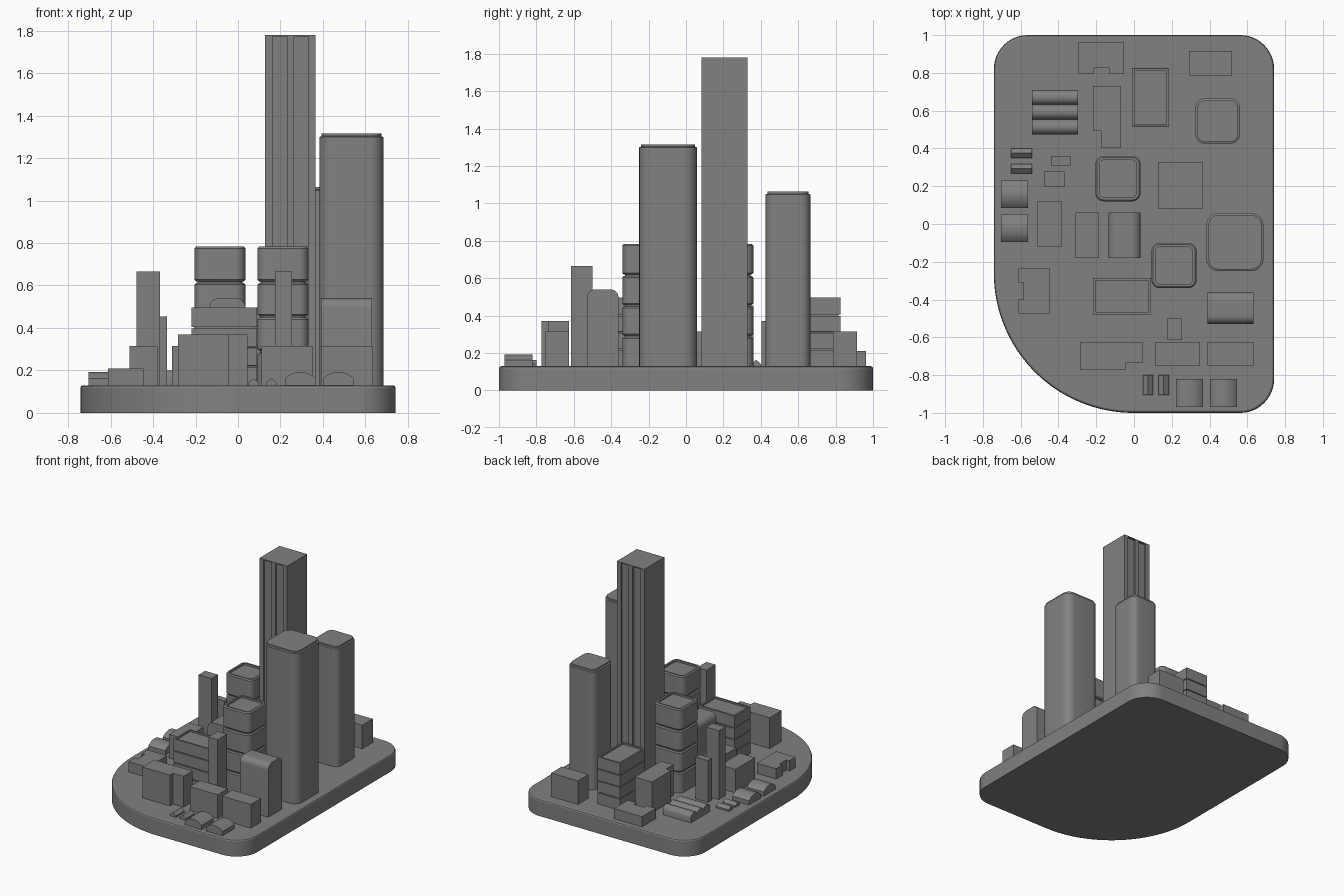
import bpy, bmesh, math
from mathutils import Vector

if "Cube" in bpy.data.objects:
    bpy.data.objects.remove(bpy.data.objects["Cube"])

GROUND = 0.13
SINK = 0.12      # buildings start slightly inside the slab

grey = bpy.data.materials.new("grey")
grey.diffuse_color = (0.22, 0.22, 0.22, 1)
grey.use_nodes = True
grey.node_tree.nodes["Principled BSDF"].inputs["Base Color"].default_value = grey.diffuse_color


def finish(name, bm):
    bmesh.ops.recalc_face_normals(bm, faces=bm.faces)
    me = bpy.data.meshes.new(name)
    bm.to_mesh(me)
    bm.free()
    ob = bpy.data.objects.new(name, me)
    me.materials.append(grey)
    bpy.context.collection.objects.link(ob)
    bpy.ops.object.select_all(action='DESELECT')
    ob.select_set(True)
    bpy.context.view_layer.objects.active = ob
    bpy.ops.object.shade_smooth_by_angle(angle=math.radians(25))
    return ob


def loft(name, rings):
    """Closed skin through 3D rings of equal length, capped at both ends."""
    bm = bmesh.new()
    loops = [[bm.verts.new(p) for p in r] for r in rings]
    for a, b in zip(loops, loops[1:]):
        n = len(a)
        for i in range(n):
            bm.faces.new((a[i], a[(i + 1) % n], b[(i + 1) % n], b[i]))
    bm.faces.new(loops[0][::-1])
    bm.faces.new(loops[-1])
    return finish(name, bm)


def at(pts, z):
    return [Vector((x, y, z)) for x, y in pts]


def block(name, pts, top):
    return loft(name, [at(pts, SINK), at(pts, top)])


def rect(x0, x1, y0, y1, d=0.0):
    return [(x0 + d, y0 + d), (x1 - d, y0 + d), (x1 - d, y1 - d), (x0 + d, y1 - d)]


def rounded(x0, x1, y0, y1, radii, d=0.0, seg=8):
    """Rounded rectangle inset by d; radii in order SW, SE, NE, NW."""
    pts = []
    corners = [(x0, y0, 1, 1, 180), (x1, y0, -1, 1, 270), (x1, y1, -1, -1, 0), (x0, y1, 1, -1, 90)]
    for (cx, cy, sx, sy, a0), r in zip(corners, radii):
        n = seg * 4 if r > 0.5 else seg
        for i in range(n + 1):
            a = math.radians(a0 + 90 * i / n)
            pts.append((cx + sx * r + (r - d) * math.cos(a), cy + sy * r + (r - d) * math.sin(a)))
    return pts


def extrude_profile(name, prof, axis, a, b):
    """Profile of (across, z) points swept along the x or y axis from a to b."""
    if axis == 'x':
        return loft(name, [[Vector((t, u, z)) for u, z in prof] for t in (a, b)])
    return loft(name, [[Vector((u, t, z)) for u, z in prof] for t in (a, b)])


def vault(u0, u1, wall, top, n=10):
    """Wall points with a circular-arc roof, from u1 to u0."""
    c, w, h = (u0 + u1) / 2, (u1 - u0) / 2, top - wall
    r = (w * w + h * h) / (2 * h)
    t = math.asin(w / r)
    return [(c + r * math.sin(t - 2 * t * i / n), top - r + r * math.cos(t - 2 * t * i / n)) for i in range(n + 1)]


def shoulder(u0, u1, top, r, n=8):
    """Profile with both top corners rounded."""
    pts = [(u0, SINK), (u1, SINK)]
    for c, a0 in ((u1 - r, 0), (u0 + r, 90)):
        for i in range(n + 1):
            a = math.radians(a0 + 90 * i / n)
            pts.append((c + r * math.cos(a), top - r + r * math.sin(a)))
    return pts


# Base slab with one wide curved corner and softened top edge
base = lambda d: rounded(-0.742, 0.742, -1, 1, (0.74, 0.18, 0.18, 0.18), d, 12)
loft("base_slab", [at(base(0), 0), at(base(0), 0.118), at(base(0.004), 0.126), at(base(0.012), GROUND)])

# Plain box buildings: x0, x1, y0, y1, top
for i, (x0, x1, y0, y1, z) in enumerate([
        (0.29, 0.52, 0.785, 0.915, 0.314), (-0.51, -0.38, -0.12, 0.12, 0.314),
        (-0.31, -0.185, -0.18, 0.06, 0.314), (0.11, 0.35, -0.75, -0.625, 0.314),
        (0.39, 0.635, -0.75, -0.625, 0.314), (-0.44, -0.335, 0.31, 0.36, 0.455),
        (-0.477, -0.367, 0.197, 0.277, 0.665), (0.175, 0.255, -0.615, -0.50, 0.665)]):
    block(f"box_building_{i + 1}", rect(x0, x1, y0, y1), z)

# Notched low buildings
block("u_building_north", [(-0.295, 0.793), (-0.215, 0.793), (-0.215, 0.825), (-0.13, 0.825),
                           (-0.13, 0.793), (-0.055, 0.793), (-0.055, 0.963), (-0.295, 0.963)], 0.21)
block("u_building_west", [(-0.612, -0.475), (-0.445, -0.475), (-0.445, -0.235), (-0.612, -0.235),
                          (-0.612, -0.31), (-0.585, -0.31), (-0.585, -0.40), (-0.612, -0.40)], 0.21)
block("l_building_north", [(-0.175, 0.403), (-0.07, 0.403), (-0.07, 0.73), (-0.218, 0.73),
                           (-0.218, 0.495), (-0.175, 0.495)], 0.37)
block("l_building_south", [(-0.283, -0.773), (-0.045, -0.773), (-0.045, -0.735), (0.045, -0.735),
                           (0.045, -0.625), (-0.283, -0.625)], 0.37)


def storeys(name, outline, top, floors, groove, gap, soft, rim, sink):
    """Stack of floors separated by grooves, with a recessed roof."""
    rings = [at(outline(0), SINK)]
    h = (top - GROUND) / floors
    for k in range(1, floors):
        z = GROUND + k * h
        rings += [at(outline(0), z - gap - soft), at(outline(soft), z - gap),
                  at(outline(groove), z - gap), at(outline(groove), z),
                  at(outline(soft), z), at(outline(0), z + soft)]
    rings += [at(outline(0), top - soft), at(outline(soft), top),
              at(outline(rim), top), at(outline(rim), top - sink)]
    loft(name, rings)


# Office blocks with floor grooves
for i, b in enumerate([(-0.01, 0.185, 0.517, 0.825), (-0.218, 0.09, -0.48, -0.285)]):
    storeys(f"office_block_{i + 1}", lambda d: rect(*b, d), 0.496, 4, 0.01, 0.006, 0.0005, 0.013, 0.012)

# Rounded storey towers
for i, (x0, y0) in enumerate([(-0.205, 0.12), (0.092, -0.34)]):
    storeys(f"storey_tower_{i + 1}",
            lambda d: rounded(x0, x0 + 0.24, y0, y0 + 0.24, (0.045,) * 4, d),
            0.783, 4, 0.014, 0.008, 0.008, 0.022, 0.014)

# Tall rounded towers with a small setback at the roof
for i, (x0, x1, y0, y1, r, z) in enumerate([(0.325, 0.56, 0.425, 0.665, 0.05, 1.063),
                                             (0.383, 0.685, -0.25, 0.058, 0.065, 1.315)]):
    o = lambda d: rounded(x0, x1, y0, y1, (r,) * 4, d)
    loft(f"rounded_tower_{i + 1}", [at(o(0), SINK), at(o(0), z - 0.016), at(o(0.01), z - 0.012), at(o(0.01), z)])

# Tallest tower: recessed strips on front and back, thin roof plate
X0, X1, Y0, Y1, D = 0.128, 0.366, 0.082, 0.328, 0.014
steps = [(0.163, 0), (0.163, D), (0.230, D), (0.230, 0), (0.264, 0), (0.264, D), (0.331, D), (0.331, 0)]
plan = [(X0, Y0)] + [(x, Y0 + d) for x, d in steps] + [(X1, Y0)]
plan += [(X1, Y1)] + [(x, Y1 - d) for x, d in reversed(steps)] + [(X0, Y1)]
block("tallest_tower", plan, 1.772)
loft("tallest_tower_roof", [at(rect(X0, X1, Y0, Y1), 1.772), at(rect(X0, X1, Y0, Y1), 1.78)])

# Round-shouldered halls
extrude_profile("shoulder_hall_1", shoulder(-0.135, 0.035, 0.54, 0.045), 'y', -0.18, 0.06)
extrude_profile("shoulder_hall_2", shoulder(-0.53, -0.36, 0.54, 0.045), 'x', 0.39, 0.632)

# Small vaulted houses
for i, u in enumerate([0.085, -0.095]):
    extrude_profile(f"vaulted_house_west_{i + 1}",
                    [(u, SINK), (u + 0.145, SINK)] + vault(u, u + 0.145, 0.162, 0.193), 'x', -0.705, -0.56)
for i, u in enumerate([0.222, 0.402]):
    extrude_profile(f"vaulted_house_south_{i + 1}",
                    [(u, SINK), (u + 0.143, SINK)] + vault(u, u + 0.143, 0.162, 0.193), 'y', -0.97, -0.82)

# Tiny gabled sheds
gable = lambda u, w: [(u, SINK), (u + w, SINK), (u + w, 0.142), (u + w / 2, 0.163), (u, 0.142)]
for i, u in enumerate([0.268, 0.35]):
    extrude_profile(f"shed_west_{i + 1}", gable(u, 0.05), 'x', -0.65, -0.54)
for i, u in enumerate([0.047, 0.131]):
    extrude_profile(f"shed_south_{i + 1}", gable(u, 0.053), 'y', -0.905, -0.80)

# Market hall with three vaulted bays
bays = []
for k in range(3):
    hi = 0.71 - k * 0.0785
    bays += vault(hi - 0.0785, hi, 0.168, 0.2)[(1 if k else 0):]
extrude_profile("market_hall", [(0.4745, SINK), (0.71, SINK)] + bays, 'x', -0.54, -0.297)
